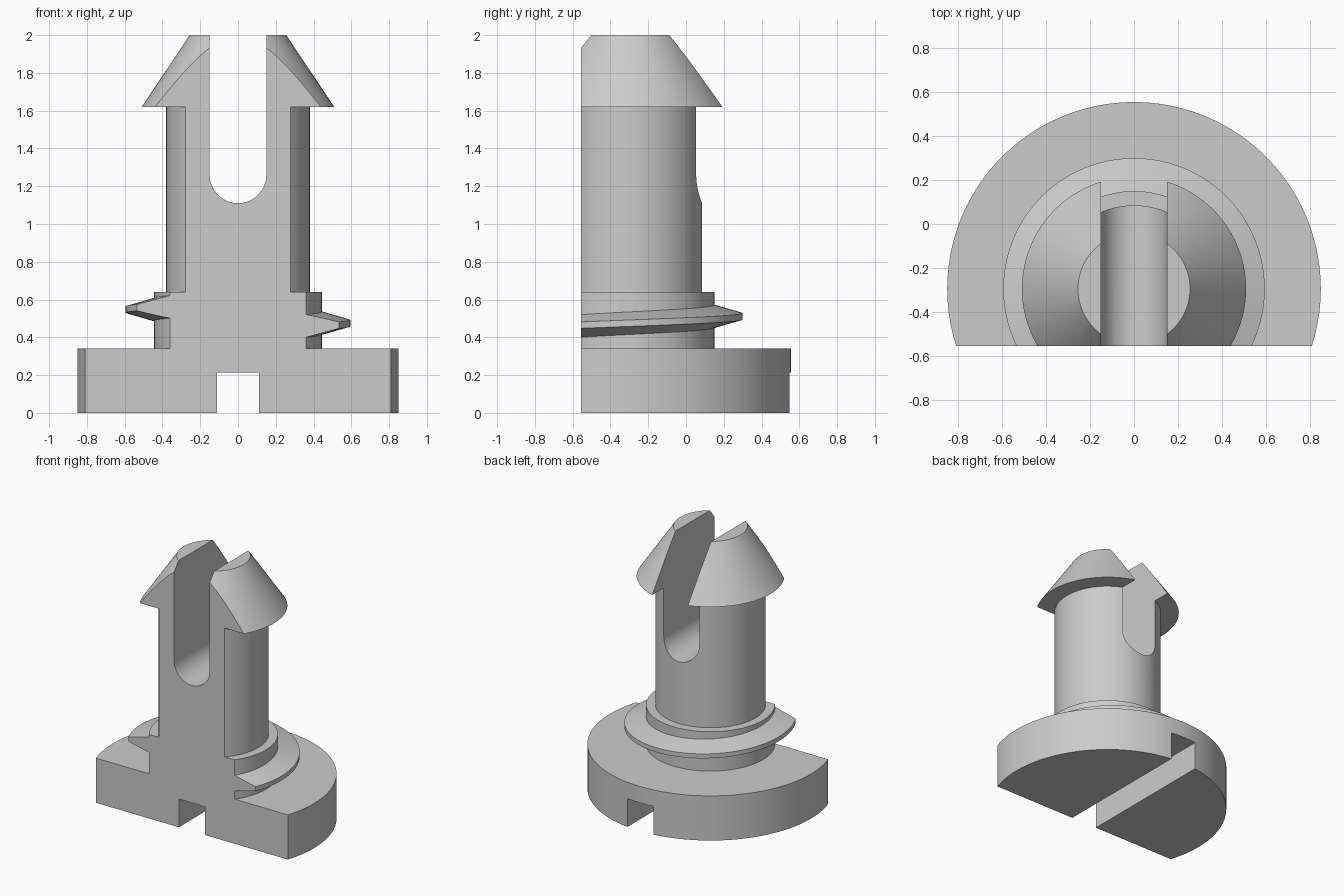
import bpy, bmesh
from math import pi, sin, cos, radians
from mathutils import Vector

cube = bpy.data.objects.get("Cube")
if cube:
    bpy.data.objects.remove(cube, do_unlink=True)

AXIS_Y = -0.295      # centre line of the turned body
FRONT_Y = -0.555     # flat front face

grey = bpy.data.materials.new("plain grey")
grey.use_nodes = True
grey.diffuse_color = (0.6, 0.6, 0.6, 1)
grey.node_tree.nodes["Principled BSDF"].inputs["Base Color"].default_value = (0.6, 0.6, 0.6, 1)


def make_object(name, bm):
    bmesh.ops.recalc_face_normals(bm, faces=bm.faces)
    mesh = bpy.data.meshes.new(name)
    bm.to_mesh(mesh)
    bm.free()
    mesh.materials.append(grey)
    obj = bpy.data.objects.new(name, mesh)
    bpy.context.collection.objects.link(obj)
    return obj


def lathe(name, profile, steps=96):
    """Turn a radius/height profile around the centre line."""
    bm = bmesh.new()
    verts = [bm.verts.new((r, AXIS_Y, z)) for r, z in profile]
    edges = [bm.edges.new(pair) for pair in zip(verts, verts[1:])]
    bmesh.ops.spin(bm, geom=verts + edges, cent=(0, AXIS_Y, 0), axis=(0, 0, 1),
                   angle=2 * pi, steps=steps)
    bmesh.ops.remove_doubles(bm, verts=bm.verts, dist=1e-4)
    return make_object(name, bm)


def prism(name, outline, y0, y1):
    """Extrude an x/z outline from y0 to y1."""
    bm = bmesh.new()
    face = bm.faces.new([bm.verts.new((x, y0, z)) for x, z in outline])
    out = bmesh.ops.extrude_face_region(bm, geom=[face])
    moved = [v for v in out["geom"] if isinstance(v, bmesh.types.BMVert)]
    bmesh.ops.translate(bm, verts=moved, vec=Vector((0, y1 - y0, 0)))
    return make_object(name, bm)


def box_outline(half_width, z0, z1):
    return [(-half_width, z0), (half_width, z0), (half_width, z1), (-half_width, z1)]


def helix_ridge(name, section, start, end, steps):
    """Sweep a radius/height section along a rising arc, angles in degrees."""
    bm = bmesh.new()
    rings = []
    for i in range(steps + 1):
        deg = start + (end - start) * i / steps
        a, rise = radians(deg), 0.475 + 0.0004 * deg
        rings.append([bm.verts.new((r * cos(a), AXIS_Y + r * sin(a), rise + dz))
                      for r, dz in section])
    n = len(section)
    for lower, upper in zip(rings, rings[1:]):
        for k in range(n):
            j = (k + 1) % n
            bm.faces.new((lower[k], lower[j], upper[j], upper[k]))
    bm.faces.new(rings[0])
    bm.faces.new(rings[-1])
    return make_object(name, bm)


def combine(target, other, operation):
    mod = target.modifiers.new(operation.lower(), 'BOOLEAN')
    mod.operation, mod.solver, mod.object = operation, 'EXACT', other
    bpy.context.view_layer.objects.active = target
    bpy.ops.object.modifier_apply(modifier=mod.name)
    bpy.data.objects.remove(other, do_unlink=True)


# Turned body: base disc, collar, shaft and conical snap head
clip = lathe("snap_clip", [
    (0, 0), (0.85, 0), (0.85, 0.34), (0.445, 0.34), (0.445, 0.64),
    (0.38, 0.64), (0.38, 1.62), (0.51, 1.62), (0.255, 2), (0, 2)])

# Helical thread around the collar
thread = helix_ridge("thread", [(0.42, -0.067), (0.595, -0.017),
                                (0.595, 0.017), (0.42, 0.067)], -60, 240, 80)
combine(clip, thread, 'UNION')

# Round-bottomed slot that splits the head
arc = [(0.15 * cos(a), 1.26 + 0.15 * sin(a))
       for a in (pi + pi * i / 32 for i in range(33))]
combine(clip, prism("head_slot", arc + [(0.15, 2.2), (-0.15, 2.2)], -2, 2), 'DIFFERENCE')

# Square groove under the base, then the flat front
combine(clip, prism("base_groove", box_outline(0.11, -0.2, 0.215), -2, 2), 'DIFFERENCE')
combine(clip, prism("front_flat", box_outline(2, -1, 3), -3, FRONT_Y), 'DIFFERENCE')

# Smooth curved walls, crisp edges
bpy.ops.object.select_all(action='DESELECT')
clip.select_set(True)
bpy.context.view_layer.objects.active = clip
bpy.ops.object.shade_smooth_by_angle(angle=radians(25))
